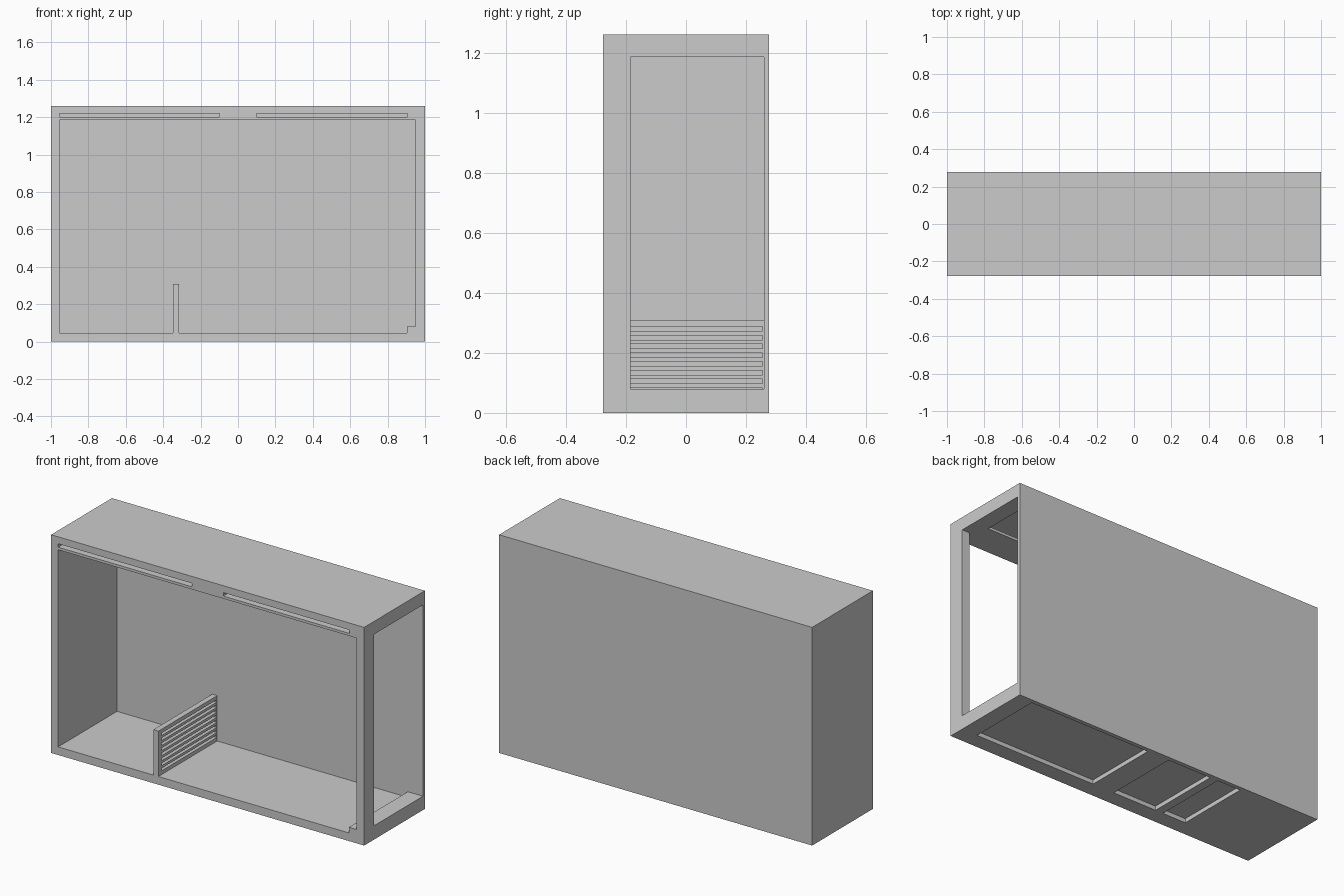
import bpy

if "Cube" in bpy.data.objects:
    bpy.data.objects.remove(bpy.data.objects["Cube"])

HALF_D, HEIGHT, BACK, FLOOR, CEIL = 0.277, 1.26, 0.26, 0.047, 1.185


def box(name, x, y, z):
    """Axis-aligned box from (min, max) pairs."""
    bpy.ops.mesh.primitive_cube_add(size=1)
    ob = bpy.context.object
    ob.name = name
    ob.location = [(a + b) / 2 for a, b in (x, y, z)]
    ob.scale = [b - a for a, b in (x, y, z)]
    bpy.ops.object.transform_apply(location=True, rotation=False, scale=True)
    return ob


def cut(target, x, y, z):
    """Subtract a box from the target and discard the cutter."""
    cutter = box("cutter", x, y, z)
    cutter.hide_render = True
    mod = target.modifiers.new("cut", 'BOOLEAN')
    mod.operation = 'DIFFERENCE'
    mod.solver = 'EXACT'
    mod.object = cutter
    bpy.context.view_layer.objects.active = target
    bpy.ops.object.modifier_apply(modifier=mod.name)
    bpy.data.objects.remove(cutter, do_unlink=True)


# Cabinet shell, open at the front and right side
shell = box("cabinet_shell", (-1, 1), (-HALF_D, HALF_D), (0, HEIGHT))
cut(shell, (-0.955, 0.95), (-0.4, BACK), (FLOOR, CEIL))
cut(shell, (0.93, 1.1), (-0.185, BACK), (0.08, CEIL))

# Panel slots above the front opening, with ceiling openings below them
for x in ((-0.955, -0.10), (0.10, 0.905)):
    cut(shell, x, (-0.4, 0.25), (1.20, 1.22))
    cut(shell, x, (-0.09, 0.24), (1.15, 1.21))

# Shallow recesses under the base
for x in ((0.12, 0.90), (-0.30, -0.02), (-0.50, -0.35)):
    cut(shell, x, (-0.185, 0.253), (-0.1, 0.024))

# Raised sill along the right side
box("side_sill", (0.903, 0.95), (-HALF_D, BACK), (FLOOR, 0.08))

# Low divider with louvre slots
divider = box("divider", (-0.347, -0.315), (-HALF_D, BACK), (FLOOR, 0.309))
for i in range(8):
    top = 0.287 - i * 0.0291
    cut(divider, (-0.4, -0.3), (-0.25, 0.255), (top - 0.0145, top))
